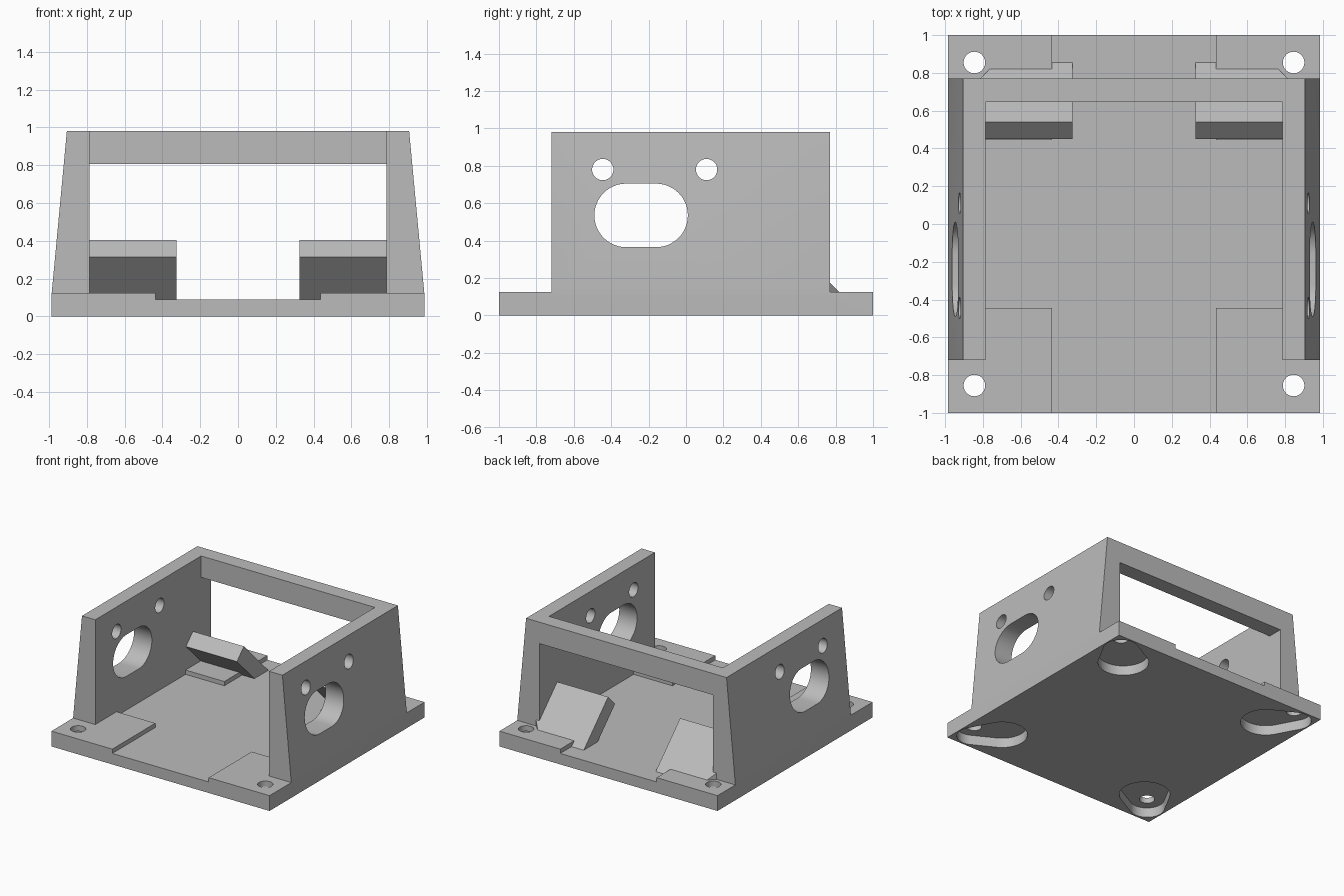
import bpy, bmesh, math
from mathutils import Vector

if "Cube" in bpy.data.objects:
    bpy.data.objects.remove(bpy.data.objects["Cube"])

grey = bpy.data.materials.new("light_grey")
grey.diffuse_color = (0.5, 0.5, 0.5, 1)
grey.use_nodes = True
grey.node_tree.nodes["Principled BSDF"].inputs["Base Color"].default_value = grey.diffuse_color


def prism(name, pts, axis, lo, hi):
    """Extrude a 2D outline along an axis: x -> (y, z), y -> (x, z), z -> (x, y)."""
    place = {"x": lambda a, b, t: (t, a, b),
             "y": lambda a, b, t: (a, t, b),
             "z": lambda a, b, t: (a, b, t)}[axis]
    bm = bmesh.new()
    face = bm.faces.new([bm.verts.new(place(a, b, lo)) for a, b in pts])
    new = bmesh.ops.extrude_face_region(bm, geom=[face])["geom"]
    bmesh.ops.translate(bm, vec=Vector(place(0, 0, hi - lo)),
                        verts=[v for v in new if isinstance(v, bmesh.types.BMVert)])
    bmesh.ops.recalc_face_normals(bm, faces=bm.faces)
    mesh = bpy.data.meshes.new(name)
    bm.to_mesh(mesh)
    bm.free()
    mesh.materials.append(grey)
    obj = bpy.data.objects.new(name, mesh)
    bpy.context.collection.objects.link(obj)
    return obj


def rect(a0, a1, b0, b1):
    return [(a0, b0), (a1, b0), (a1, b1), (a0, b1)]


def arc(cx, cy, r, start, end, n):
    return [(cx + r * math.cos(math.radians(start + (end - start) * i / n)),
             cy + r * math.sin(math.radians(start + (end - start) * i / n)))
            for i in range(n + 1)]


def circle(cx, cy, r, n=40):
    return arc(cx, cy, r, 0, 360, n)[:-1]


def combine(target, tool, operation):
    """Apply a boolean and discard the tool."""
    mod = target.modifiers.new("bool", "BOOLEAN")
    mod.operation, mod.solver, mod.object = operation, "EXACT", tool
    bpy.context.view_layer.objects.active = target
    bpy.ops.object.modifier_apply(modifier=mod.name)
    bpy.data.objects.remove(tool, do_unlink=True)


def mirror_x(pts, s):
    return [(a * s, b) for a, b in pts]


# Base plate with a lowered floor that leaves four raised corner pads
body = prism("mounting_bracket", rect(-0.985, 0.985, -1, 1), "z", 0, 0.125)
floor_outline = [(-0.435, -1.1), (0.435, -1.1), (0.435, -0.445), (0.785, -0.445),
                 (0.785, 0.445), (0.435, 0.445), (0.435, 1.1), (-0.435, 1.1),
                 (-0.435, 0.445), (-0.785, 0.445), (-0.785, -0.445), (-0.435, -0.445)]
combine(body, prism("floor_cutter", floor_outline, "z", 0.09, 0.3), "DIFFERENCE")

# Tapered side walls
wall = [(0.785, 0.1), (0.985, 0.1), (0.985, 0.125), (0.905, 0.98), (0.785, 0.98)]
for s in (-1, 1):
    combine(body, prism("side_wall", mirror_x(wall, s), "y", -0.72, 0.77), "UNION")

# Rear top beam
combine(body, prism("rear_beam", rect(-0.8, 0.8, 0.805, 0.98), "y", 0.645, 0.77), "UNION")

# Slanted support blocks, corner trimmed beside the screw holes
ramp = [(0.45, 0.315), (0.54, 0.405), (0.86, 0.085), (0.68, 0.085)]
trim = [(0.745, 0.84), (0.83, 0.755), (0.95, 0.95)]
for s in (-1, 1):
    block = prism("slanted_support", ramp, "x", *sorted((0.325 * s, 0.83 * s)))
    combine(block, prism("trim_cutter", mirror_x(trim, s), "z", 0, 0.5), "DIFFERENCE")
    combine(body, block, "UNION")

# Side slot and two round holes through both walls
slot = arc(-0.16, 0.535, 0.17, -90, 90, 24) + arc(-0.32, 0.535, 0.17, 90, 270, 24)
for outline in (slot, circle(-0.445, 0.78, 0.057), circle(0.11, 0.78, 0.057)):
    combine(body, prism("side_hole_cutter", outline, "x", -1.2, 1.2), "DIFFERENCE")

# Corner screw holes with teardrop pockets underneath
for sx in (-1, 1):
    for sy in (-1, 1):
        cx, cy = 0.845 * sx, 0.855 * sy
        combine(body, prism("screw_cutter", circle(cx, cy, 0.057), "z", -0.1, 0.16),
                "DIFFERENCE")
        inward = math.degrees(math.atan2(-sy, -sx))
        d, r_out, r_in = 0.21, 0.13, 0.19
        tilt = math.degrees(math.acos((r_out - r_in) / d))
        ux, uy = math.cos(math.radians(inward)), math.sin(math.radians(inward))
        pocket = (arc(cx + d * ux, cy + d * uy, r_in, inward - tilt, inward + tilt, 28)
                  + arc(cx, cy, r_out, inward + tilt, inward + 360 - tilt, 20))
        combine(body, prism("pocket_cutter", pocket, "z", -0.1, 0.08), "DIFFERENCE")

# Crisp edges, smooth hole walls
body.select_set(True)
bpy.context.view_layer.objects.active = body
bpy.ops.object.shade_smooth_by_angle(angle=math.radians(30))
